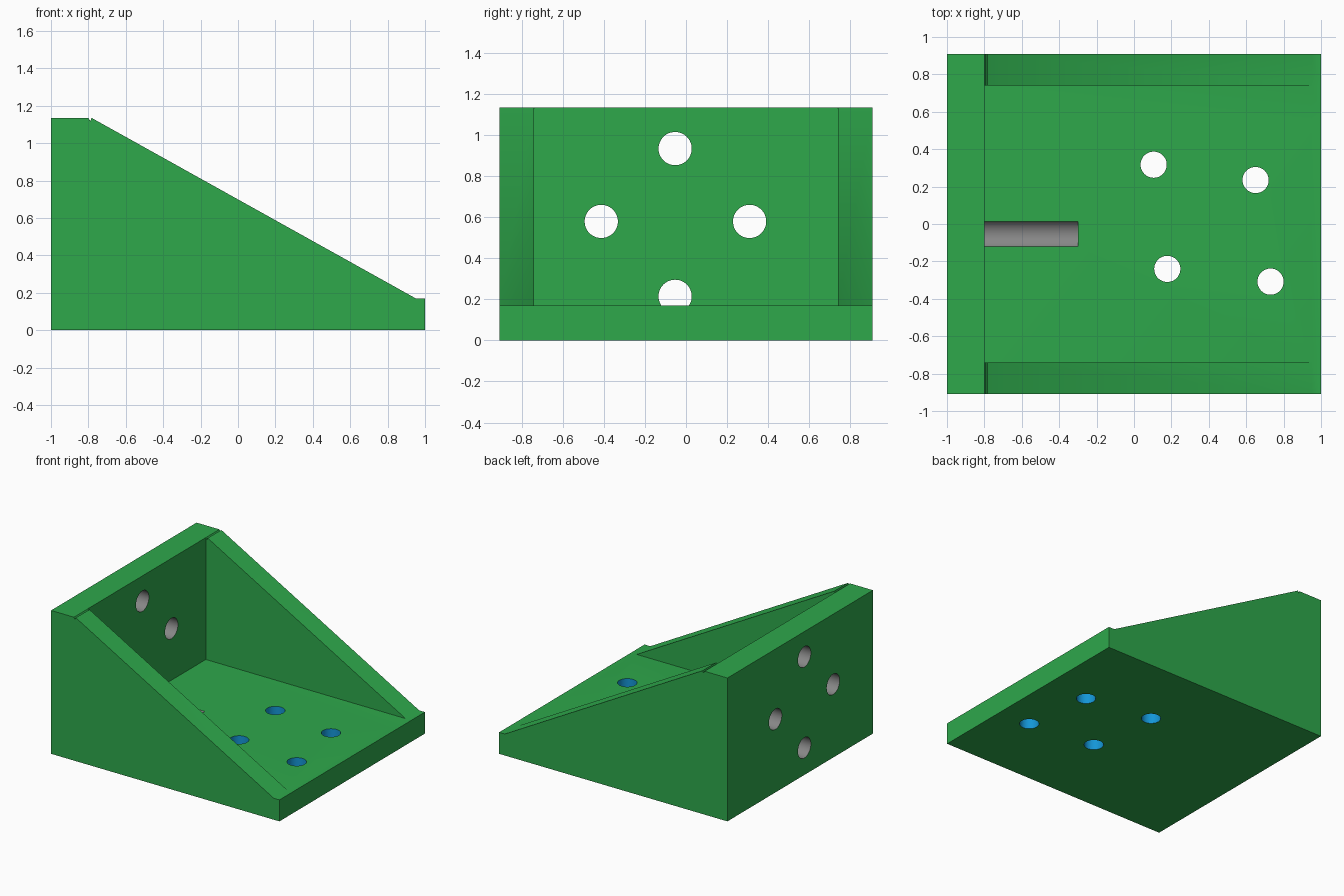
import bpy, bmesh, math
from mathutils import Matrix

if "Cube" in bpy.data.objects:
    bpy.data.objects.remove(bpy.data.objects["Cube"])


def srgb(r, g, b):
    return [((c / 255 + 0.055) / 1.055) ** 2.4 for c in (r, g, b)] + [1.0]


def material(name, rgb):
    m = bpy.data.materials.new(name)
    m.diffuse_color = srgb(*rgb)
    m.use_nodes = True
    m.node_tree.nodes["Principled BSDF"].inputs["Base Color"].default_value = m.diffuse_color
    return m


GREEN = material("green", (46, 168, 75))
GREY = material("grey", (135, 135, 135))
BLUE = material("blue", (20, 150, 215))

HALF_Y, GUSSET_Y = 0.91, 0.74
WALL_X, FLOOR_Z, TOP_Z = -0.8, 0.17, 1.135


def add_object(name, bm, mat):
    bmesh.ops.recalc_face_normals(bm, faces=bm.faces)
    me = bpy.data.meshes.new(name)
    bm.to_mesh(me)
    bm.free()
    ob = bpy.data.objects.new(name, me)
    me.materials.append(mat)
    bpy.context.collection.objects.link(ob)
    return ob


def prism(name, outline, half_y, mat):
    """Extrude an x-z outline symmetrically along y."""
    bm = bmesh.new()
    face = bm.faces.new([bm.verts.new((x, -half_y, z)) for x, z in outline])
    ext = bmesh.ops.extrude_face_region(bm, geom=[face])["geom"]
    for v in ext:
        if isinstance(v, bmesh.types.BMVert):
            v.co.y = half_y
    return add_object(name, bm, mat)


def rod(name, radius, length, matrix, mat):
    bm = bmesh.new()
    bmesh.ops.create_cone(bm, cap_ends=True, segments=48, radius1=radius,
                          radius2=radius, depth=length, matrix=matrix)
    return add_object(name, bm, mat)


def cut(target, cutter):
    cutter.hide_render = True
    mod = target.modifiers.new("cut", "BOOLEAN")
    mod.operation = "DIFFERENCE"
    mod.solver = "EXACT"
    mod.material_mode = "TRANSFER"
    mod.object = cutter
    bpy.context.view_layer.objects.active = target
    bpy.ops.object.modifier_apply(modifier=mod.name)
    bpy.data.objects.remove(cutter)


# Wedge-shaped bracket with a small notch behind the gussets and a flat front lip
bracket = prism("bracket", [(-1, 0), (1, 0), (1, FLOOR_Z), (0.95, FLOOR_Z),
                            (-0.783, TOP_Z), (-0.79, 1.118), (WALL_X, TOP_Z),
                            (-1, TOP_Z)], HALF_Y, GREEN)

# Pocket that leaves the floor, back wall and two side gussets
cut(bracket, prism("pocket_cutter", [(WALL_X, FLOOR_Z), (1.2, FLOOR_Z),
                                     (1.2, 1.4), (WALL_X, 1.4)], GUSSET_Y, GREEN))

# Horizontal wall holes; the lowest also leaves a groove in the floor
for y, z in [(-0.053, 0.935), (-0.413, 0.58), (0.31, 0.58), (-0.053, 0.215)]:
    place = Matrix.Translation((-0.7, y, z)) @ Matrix.Rotation(math.pi / 2, 4, "Y")
    cut(bracket, rod("wall_hole_cutter", 0.081, 0.8, place, GREY))

# Vertical floor holes
for x, y in [(0.105, 0.317), (0.65, 0.235), (0.178, -0.24), (0.73, -0.308)]:
    cut(bracket, rod("floor_hole_cutter", 0.07, 0.6,
                     Matrix.Translation((x, y, 0.1)), BLUE))

# Smooth hole walls, crisp edges elsewhere
bpy.ops.object.select_all(action="DESELECT")
bracket.select_set(True)
bpy.context.view_layer.objects.active = bracket
bpy.ops.object.shade_smooth_by_angle(angle=math.radians(30))
